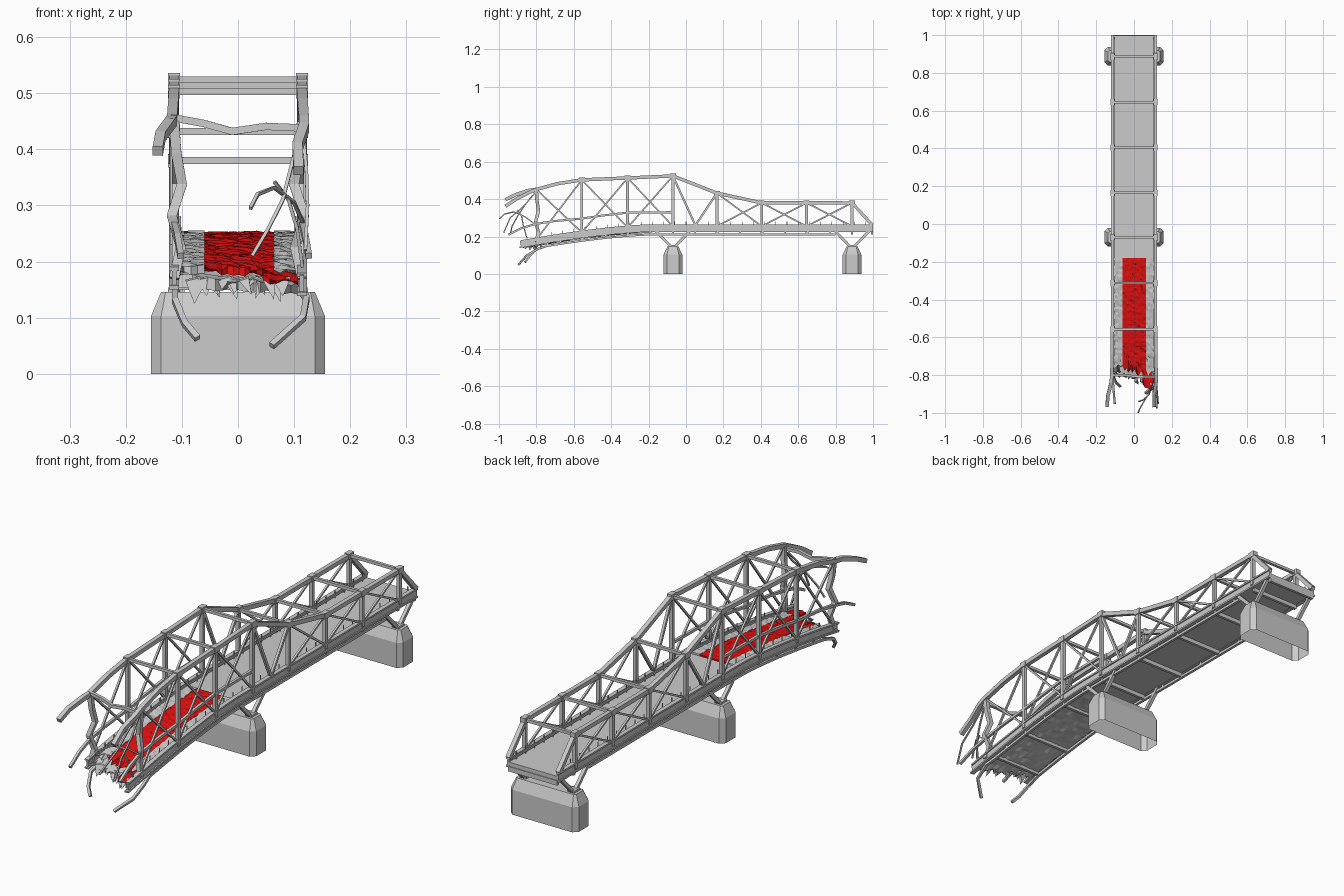
import bpy, bmesh, random
from mathutils import Vector

if "Cube" in bpy.data.objects:
    bpy.data.objects.remove(bpy.data.objects["Cube"])

random.seed(4)
X, Y = Vector((1, 0, 0)), Vector((0, 1, 0))
TX = 0.114                                     # truss plane
SIDES = ((-1, "left"), (1, "right"))


def drop(y):
    """Sag of the broken half."""
    return 0.085 * (max(0, -0.18 - y) / 0.70) ** 1.5


def beam(bm, pts, w=0.016, h=None):
    """Rectangular section swept along a polyline."""
    h = h or w
    pts = [Vector(p) for p in pts]
    rings = []
    for i, p in enumerate(pts):
        t = (pts[min(i + 1, len(pts) - 1)] - pts[max(i - 1, 0)]).normalized()
        ref = X if abs((pts[-1] - pts[0]).normalized().x) < 0.8 else Y
        s = (ref - t * ref.dot(t)).normalized()
        u = t.cross(s)
        rings.append([bm.verts.new(p + s * a * w / 2 + u * b * h / 2)
                      for a, b in ((-1, -1), (1, -1), (1, 1), (-1, 1))])
    for a, b in zip(rings, rings[1:]):
        for k in range(4):
            bm.faces.new((a[k], a[(k + 1) % 4], b[(k + 1) % 4], b[k]))
    bm.faces.new(rings[0])
    bm.faces.new(rings[-1])


def finish(bm, name, mat=None):
    bmesh.ops.recalc_face_normals(bm, faces=bm.faces)
    me = bpy.data.meshes.new(name)
    bm.to_mesh(me)
    bm.free()
    ob = bpy.data.objects.new(name, me)
    bpy.context.collection.objects.link(ob)
    if mat:
        me.materials.append(mat)
    return ob


def run(x, z, y0, y1, n=24):
    """Path following the sagging deck."""
    ys = [y0 + (y1 - y0) * i / n for i in range(n + 1)]
    return [(x, y, z - drop(y)) for y in ys]


def rough_slab(name, x0, x1, y0, ends, z, thick, nx, ny, jit, mat=None):
    """Broken strip with uneven top and a torn front edge."""
    bm = bmesh.new()
    layers = []
    for lay in (0, 1):
        rows = []
        for j in range(ny + 1):
            row = []
            for i in range(nx + 1):
                f = i / nx
                y = y0 + (ends[0] + (ends[1] - ends[0]) * f - y0) * j / ny
                if j == ny:
                    y += random.uniform(-0.03, 0.025)
                elif j:
                    y += random.uniform(-0.004, 0.004)
                zz = z - drop(y) - lay * thick + (random.uniform(-jit, jit) if j else 0)
                row.append(bm.verts.new((x0 + (x1 - x0) * f, y, zz)))
            rows.append(row)
        layers.append(rows)
        for a, b in zip(rows, rows[1:]):
            for i in range(nx):
                bm.faces.new((a[i], a[i + 1], b[i + 1], b[i]))
    t, b = layers
    for j in range(ny):
        for i in (0, nx):
            bm.faces.new((t[j][i], t[j + 1][i], b[j + 1][i], b[j][i]))
    for i in range(nx):
        for j in (0, ny):
            bm.faces.new((t[j][i], t[j][i + 1], b[j][i + 1], b[j][i]))
    return finish(bm, name, mat)


red = bpy.data.materials.new("red")
red.diffuse_color = (0.75, 0.005, 0.005, 1)
red.use_nodes = True
red.node_tree.nodes["Principled BSDF"].inputs["Base Color"].default_value = red.diffuse_color

# piers: chamfered plan, tapered cap, open underneath
for name, yc in (("middle_pier", -0.07), ("end_pier", 0.888)):
    bm = bmesh.new()
    rings = []
    for z, a, b, c in ((0, .155, .05, .018), (.103, .155, .05, .018), (.146, .137, .03, .008)):
        plan = ((a, b - c), (a - c, b), (c - a, b), (-a, b - c),
                (-a, c - b), (c - a, -b), (a - c, -b), (a, c - b))
        rings.append([bm.verts.new((x, yc + y, z)) for x, y in plan])
    for r, s in zip(rings, rings[1:]):
        for k in range(8):
            bm.faces.new((r[k], r[(k + 1) % 8], s[(k + 1) % 8], s[k]))
    bm.faces.new(rings[-1])
    finish(bm, name)

# roadway
bm = bmesh.new()
beam(bm, [(0, -0.18, 0.237), (0, 0.998, 0.237)], 0.22, 0.02)
finish(bm, "intact_deck")
rough_slab("broken_deck", -.108, .108, -.18, (-.77, -.85), .240, .018, 16, 28, .003)
rough_slab("red_roadway", -.06, .064, -.18, (-.745, -.79), .2525, .008, 12, 50, .003, red)
rough_slab("red_roadway_tip", .045, .107, -.76, (-.83, -.865), .249, .008, 5, 4, .004, red)
rough_slab("left_walkway", -.108, -.06, -.18, (-.75, -.76), .254, .014, 4, 40, .003)
rough_slab("right_walkway", .064, .108, -.18, (-.77, -.80), .254, .014, 4, 40, .003)

# hanging slab fragments at the torn edge
bm = bmesh.new()
for i in range(16):
    x = -0.08 + 0.17 * i / 15
    y = -0.78 - 0.07 * i / 15 + random.uniform(-.02, .03)
    z = 0.165
    w, d = random.uniform(.008, .017), random.uniform(.012, .04)
    tip = (x + random.uniform(-.015, .015), y - .015, z - d)
    tri = [bm.verts.new(p) for p in ((x - w, y, z), (x + w, y + .006, z + .006), tip)]
    back = [bm.verts.new(v.co + Vector((0, .01, .003))) for v in tri]
    bm.faces.new(tri)
    bm.faces.new(back)
    for k in range(3):
        bm.faces.new((tri[k], tri[(k + 1) % 3], back[(k + 1) % 3], back[k]))
finish(bm, "deck_fragments")

# truss nodes from the intact end to the broken end
TOP = [(.888, .38), (.645, .38), (.405, .38), (.165, .432), (-.07, .524),
       (-.312, .513), (-.557, .503)]
BREAK = (-.80, .452)

for s, side in SIDES:
    x = s * TX
    yend = -.885 if s > 0 else -.82
    # girder: web and flanges
    bm = bmesh.new()
    beam(bm, run(x, .245, .999, yend, 40), .008, .034)
    for z in (.229, .262):
        beam(bm, run(x, z, .999, yend + random.uniform(-.02, .02), 40), .018, .007)
    finish(bm, side + "_girder")

    # top chord with its bent end
    bm = bmesh.new()
    tail = ([(-.121, -.84, .447), (-.138, -.91, .424), (-.143, -.965, .397)] if s < 0 else
            [(.118, -.83, .44), (.106, -.90, .405), (.108, -.965, .362)])
    beam(bm, [(x, .995, .262)] + [(x, y, z) for y, z in TOP] +
         [(x * 1.01, -.69, .482), (x * 1.03, *BREAK)] + tail, .018)
    finish(bm, side + "_top_chord")

    # posts and node plates
    bm = bmesh.new()
    for y, z in TOP:
        beam(bm, [(x, y, .24 - drop(y)), (x, y, z)], .015)
        beam(bm, [(x, y - .016, z), (x, y + .016, z)], .022, .024)
    bend = [0, .012, -.004, .014, .004, 0]
    beam(bm, [(x - s * b, -.80 + b * .8, .17 + .28 * i / 5) for i, b in enumerate(bend)], .018)
    finish(bm, side + "_posts")

    # diagonal braces
    bm = bmesh.new()
    nodes = TOP + [BREAK]
    for (ya, za), (yb, zb) in zip(nodes, nodes[1:]):
        if ya == .165:
            for y, z in ((ya, za), (yb, zb)):
                beam(bm, [(x, y, z), (x, .05, .26)], .011)
            continue
        for y, z, yo in ((ya, za, yb), (yb, zb, ya)):
            beam(bm, [(x, y, z), (x, yo, .255 - drop(yo))], .008)
    finish(bm, side + "_diagonals")

    # middle rail on the sagging spans
    bm = bmesh.new()
    beam(bm, [(x, -.07, .33), (x, -.31, .328), (x, -.45, .312), (x, -.557, .296),
              (x, -.70, .283), (x, -.80, .268),
              (x + .006, -.88, .245), (x + .012, -.95, .21)], .011)
    finish(bm, side + "_middle_rail")

    # lower chord with hangers and curled end
    bm = bmesh.new()
    curl = ([(-.112, -.80, .13), (-.095, -.84, .09), (-.072, -.86, .063)] if s < 0 else
            [(.122, -.79, .135), (.116, -.85, .10), (.06, -.895, .05)])
    beam(bm, run(s * .112, .211, .80, -.74, 40) + curl, .011)
    for i in range(13):
        y = .77 - .12 * i
        beam(bm, [(s * .112, y, .205 - drop(y)), (s * .112, y, .24 - drop(y))], .008)
    finish(bm, side + "_lower_chord")

    # V-shaped supports on the piers
    bm = bmesh.new()
    for yc in (-.07, .888):
        for d in (-.09, .09):
            beam(bm, [(s * .11, yc + d * .08, .143), (s * .112, yc + d, .228)], .014)
        beam(bm, [(s * .11, yc - .02, .148), (s * .11, yc + .02, .148)], .03, .012)
    finish(bm, side + "_pier_struts")

    # low parapet
    bm = bmesh.new()
    for i in range(29):
        y = .96 - .06 * i
        beam(bm, [(s * .103, y, .245 - drop(y)), (s * .103, y, .281 - drop(y))], .003)
    beam(bm, run(s * .103, .258, .99, -.76, 40), .004, .008)
    finish(bm, side + "_parapet")

# overhead cross beams
bm = bmesh.new()
for y, z in TOP:
    beam(bm, [(-TX, y, z), (TX, y, z)], .012)
beam(bm, [(-.12, -.80, .457), (-.06, -.80, .446), (-.01, -.805, .432),
          (.05, -.81, .441), (.118, -.81, .438)], .013)
finish(bm, "overhead_beams")

# floor beams below the deck
bm = bmesh.new()
for y in [.995] + [p[0] for p in TOP] + [-.74]:
    beam(bm, [(-.112, y, .22 - drop(y)), (.112, y, .22 - drop(y))], .012, .02)
finish(bm, "floor_beams")

# curled rods at the broken corner
bm = bmesh.new()
RODS = [
    [(.12, -.80, .26), (.10, -.86, .305), (.065, -.92, .332), (.035, -.97, .32), (.022, -.998, .295)],
    [(.108, -.82, .42), (.095, -.86, .37), (.08, -.90, .31), (.052, -.93, .255), (.025, -.94, .21)],
    [(.065, -.90, .342), (.09, -.88, .31), (.105, -.87, .26), (.115, -.85, .19)],
    [(.115, -.80, .44), (.122, -.87, .36), (.124, -.94, .30), (.12, -.975, .22)],
]
for r in RODS:
    beam(bm, r, .006)
finish(bm, "curled_rods")
